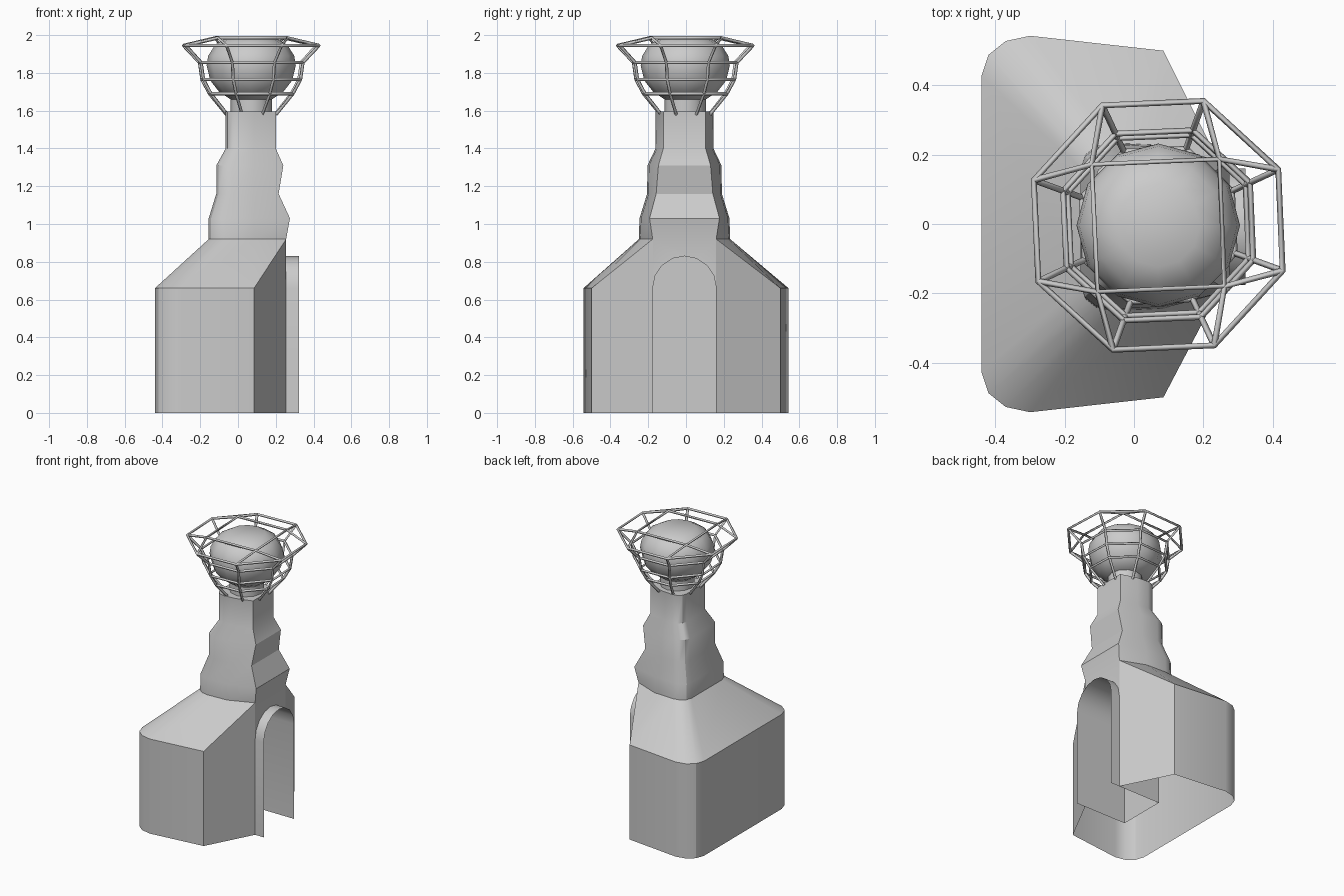
import bpy, bmesh, math

if "Cube" in bpy.data.objects:
    bpy.data.objects.remove(bpy.data.objects["Cube"])

CY = -0.008   # slight sideways offset of tower and arch
CX = 0.07     # axis of neck, lamp and cage


def make_object(name, bm, angle=30):
    bmesh.ops.remove_doubles(bm, verts=bm.verts, dist=0.0005)
    bmesh.ops.recalc_face_normals(bm, faces=bm.faces)
    me = bpy.data.meshes.new(name)
    bm.to_mesh(me)
    bm.free()
    ob = bpy.data.objects.new(name, me)
    bpy.context.collection.objects.link(ob)
    bpy.ops.object.select_all(action='DESELECT')
    bpy.context.view_layer.objects.active = ob
    ob.select_set(True)
    bpy.ops.object.shade_smooth_by_angle(angle=math.radians(angle))
    return ob


# Tower shell: lofted rings, flat front, rounded back corners, open bottom
def ring(bm, z, xb, xf, ys, yside, yf, s, cy, zf=None):
    half = [(xf, yf), (0.085, yside), (xb + .14 * s, ys), (xb + .07 * s, ys - .015 * s),
            (xb + .02 * s, ys - .055 * s), (xb, ys - .115 * s)]
    pts = half + [(x, -y) for x, y in reversed(half)]
    out = []
    for i, (x, y) in enumerate(pts):
        front = i in (0, 11)
        out.append(bm.verts.new((x, y + (CY if front else cy), zf if front and zf is not None else z)))
    return out


#         z    back   front  side  corner front_y round offset front_z
LEVELS = [(0, -.44, .255, .543, .50, .168, 1, 0, 0),
          (.66, -.44, .255, .543, .50, .168, 1, 0, .92),
          (.92, -.155, .255, .242, .235, .168, .65, CY, .92),
          (1.03, -.155, .275, .238, .23, .185, .65, CY),
          (1.16, -.115, .215, .198, .19, .15, .58, CY),
          (1.31, -.115, .24, .196, .188, .138, .58, CY),
          (1.40, -.065, .20, .153, .146, .112, .5, CY),
          (1.595, -.065, .20, .153, .146, .112, .5, CY)]
bm = bmesh.new()
rings = [ring(bm, *lv) for lv in LEVELS]
for k in range(len(rings) - 1):
    a, b = rings[k], rings[k + 1]
    for i in range(11 if k < 2 else 12):
        j = (i + 1) % 12
        bm.faces.new((a[i], a[j], b[j], b[i]))
bm.faces.new(rings[-1])

# Front wall above the doorway
W, SPRING, N = 0.168, 0.662, 8
arc = [(CY - W * math.cos(math.pi * i / N), SPRING + W * math.sin(math.pi * i / N)) for i in range(N + 1)]
wall = [(.255, y, z) for y, z in arc] + [(.255, CY + W, .92), (.255, CY - W, .92)]
bm.faces.new([bm.verts.new(p) for p in wall])
make_object("tower_shell", bm)

# Arched doorway tunnel with a back wall
bm = bmesh.new()
outline = [(CY - W, 0)] + arc + [(CY + W, 0)]
fr, bk = [[bm.verts.new((x, y, z)) for y, z in outline] for x in (.322, -.07)]
for i in range(len(outline) - 1):
    bm.faces.new((fr[i], fr[i + 1], bk[i + 1], bk[i]))
bm.faces.new(bk)
make_object("arched_doorway", bm)


# Lathed parts
def lathe(name, profile, n, angle):
    bm = bmesh.new()
    rows = [[bm.verts.new((CX + r * math.cos(2 * math.pi * i / n), CY * .5 + r * math.sin(2 * math.pi * i / n), z))
             for i in range(n)] for r, z in profile]
    for a, b in zip(rows, rows[1:]):
        for i in range(n):
            bm.faces.new((a[i], a[(i + 1) % n], b[(i + 1) % n], b[i]))
    bm.faces.new(rows[0])
    bm.faces.new(rows[-1])
    make_object(name, bm, angle)


lathe("neck", [(.11, 1.59), (.11, 1.665), (.125, 1.675)], 12, 35)
lathe("lamp_globe", [(.11, 1.66), (.17, 1.70), (.217, 1.76), (.236, 1.84),
                     (.228, 1.89), (.19, 1.95), (.12, 1.99)], 12, 50)

# Wire cage: octagonal hoops, ribs and a square top hoop
curve = bpy.data.curves.new("wire_cage", 'CURVE')
curve.dimensions = '3D'
curve.bevel_depth = 0.009
curve.bevel_resolution = 0


def rod(points, cyclic=False):
    sp = curve.splines.new('POLY')
    sp.points.add(len(points) - 1)
    for p, co in zip(sp.points, points):
        p.co = (*co, 1)
    sp.use_cyclic_u = cyclic


def hoop(r, z, n, start):
    return [(CX + r * math.cos(math.radians(start + 360 * i / n)),
             CY * .5 + r * math.sin(math.radians(start + 360 * i / n)), z) for i in range(n)]


hoops = [hoop(r, z, 8, 25) for r, z in
         [(.14, 1.58), (.235, 1.69), (.278, 1.765), (.292, 1.855), (.382, 1.945)]]
for h in hoops[1:]:
    rod(h, True)
for i in range(8):
    rod([h[i] for h in hoops])
top = hoop(.26, 1.985, 4, 47.5)
rod(top, True)
for i in range(4):
    rod([hoops[-1][2 * i], top[i], hoops[-1][2 * i + 1]])
cage = bpy.data.objects.new("wire_cage", curve)
bpy.context.collection.objects.link(cage)
